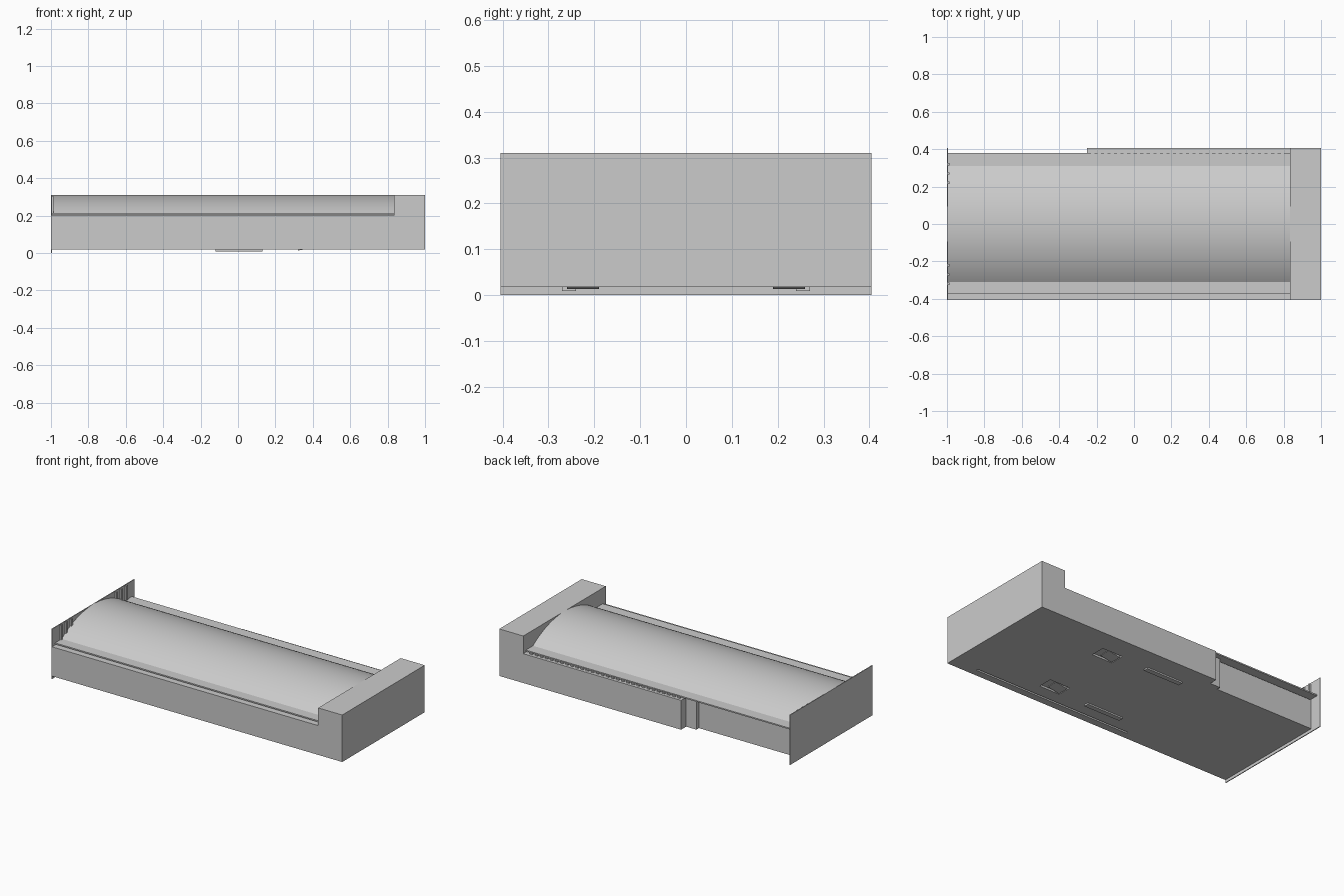
import bpy, bmesh, math

if "Cube" in bpy.data.objects:
    bpy.data.objects.remove(bpy.data.objects["Cube"])


def extrude_profile(name, pts, axis, lo, hi):
    """Extrude a closed 2D profile: axis 'x' takes (y, z) points, 'z' takes (x, y)."""
    bm = bmesh.new()
    place = {'x': lambda p, t: (t, p[0], p[1]),
             'z': lambda p, t: (p[0], p[1], t)}[axis]
    a = [bm.verts.new(place(p, lo)) for p in pts]
    b = [bm.verts.new(place(p, hi)) for p in pts]
    n = len(pts)
    bm.faces.new(a)
    bm.faces.new(b)
    for i in range(n):
        j = (i + 1) % n
        bm.faces.new((a[i], a[j], b[j], b[i]))
    bmesh.ops.recalc_face_normals(bm, faces=bm.faces)
    return finish(name, bm)


def boxes(name, specs):
    """One object from boxes given as (x0, x1, y0, y1, z0, z1)."""
    bm = bmesh.new()
    for x0, x1, y0, y1, z0, z1 in specs:
        verts = bmesh.ops.create_cube(bm, size=1)['verts']
        for v in verts:
            v.co = (x1 if v.co.x > 0 else x0,
                    y1 if v.co.y > 0 else y0,
                    z1 if v.co.z > 0 else z0)
    return finish(name, bm)


def finish(name, bm):
    mesh = bpy.data.meshes.new(name)
    bm.to_mesh(mesh)
    bm.free()
    obj = bpy.data.objects.new(name, mesh)
    bpy.context.collection.objects.link(obj)
    return obj


W = 0.405      # half depth
B = 0.018      # underside height
X = 0.835      # inner face of the end block

# Lower body: stepped plan, inset along the back near the end plate
body = extrude_profile("lower_body", [
    (-0.995, -W), (X, -W), (X, W), (-0.25, W), (-0.25, 0.355),
    (-0.32, 0.355), (-0.32, 0.33), (-0.995, 0.33)], 'z', B, 0.2)

# Underside recesses: long slit near the front and two latch pockets
cuts = [(-0.25, 0.83, -0.36, -0.348, 0, 0.06)]
cuts += [(0.31, 0.45, s * 0.225 - 0.045, s * 0.225 + 0.045, 0, 0.03) for s in (-1, 1)]
cutter = boxes("underside_cutter", cuts)
cutter.hide_render = True
cutter.hide_viewport = True
mod = body.modifiers.new("underside_recesses", 'BOOLEAN')
mod.object = cutter
mod.solver = 'EXACT'

# Spine supporting the cover above the shadow gap
boxes("cover_support", [(-0.995, X, -0.355, 0.32, 0.195, 0.208)])

# Curved cover with flat flanges on both long sides
half, base, rise = 0.31, 0.213, 0.097
R = (half ** 2 + rise ** 2) / (2 * rise)
span = math.asin(half / R)
N = 40
arc = []
for i in range(N + 1):
    t = -span + 2 * span * i / N
    arc.append((R * math.sin(t), base + rise - R + R * math.cos(t)))
cover = extrude_profile("curved_cover",
                        [(-0.375, 0.205), (-0.375, base)] + arc
                        + [(0.38, base), (0.38, 0.205)], 'x', -0.995, X)
bpy.context.view_layer.objects.active = cover
cover.select_set(True)
bpy.ops.object.shade_smooth_by_angle(angle=math.radians(25))
cover.select_set(False)

# Tall end block and thin end plate
boxes("end_block", [(X, 1.0, -W, W, B, 0.31)])
boxes("end_plate", [(-1.0, -0.995, -W, W, 0.0, 0.31)])

# Small ribs on the inner face of the end plate
boxes("plate_ribs", [(-0.996, -0.986, s * y - 0.006, s * y + 0.006, 0.215, 0.305)
                     for s in (-1, 1) for y in (0.22, 0.27, 0.32)])

# Rack of teeth in the gap along the back edge
boxes("back_rack", [(-0.23 + 0.035 * i, -0.212 + 0.035 * i, 0.36, 0.388, 0.195, 0.208)
                    for i in range(30)])

# Underside: guide runners, and latches with sloped tongues
boxes("guide_runners", [(-0.12, 0.13, s * 0.255 - 0.015, s * 0.255 + 0.015, 0.009, 0.022)
                        for s in (-1, 1)])
for s, side in ((-1, "front"), (1, "back")):
    tongue = boxes(f"{side}_latch", [(0.32, 0.40, s * 0.225 - 0.035, s * 0.225 + 0.035,
                                      0.013, 0.032)])
    for v in tongue.data.vertices:
        if v.co.x > 0.36 and v.co.z < 0.02:
            v.co.z = 0.027
